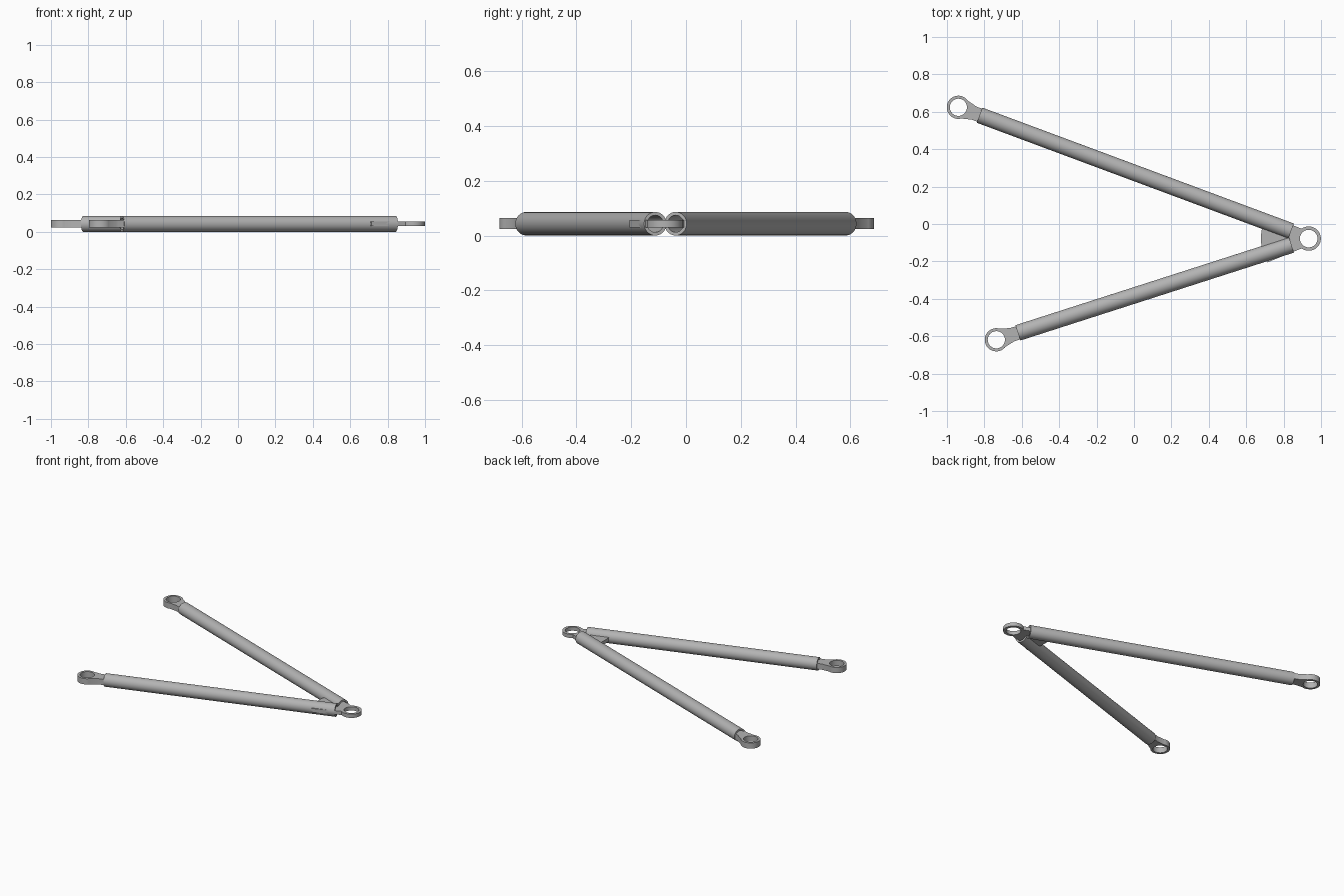
import bpy, bmesh
from math import sin, cos, pi, asin, atan2, radians
from mathutils import Vector, Matrix

if "Cube" in bpy.data.objects:
    bpy.data.objects.remove(bpy.data.objects["Cube"], do_unlink=True)

MID_Z = 0.043
TUBE_R, BORE_R = 0.043, 0.031

steel = bpy.data.materials.new("brushed grey steel")
steel.use_nodes = True
GREY = (0.45, 0.45, 0.45, 1)
steel.diffuse_color = GREY
steel.node_tree.nodes["Principled BSDF"].inputs["Base Color"].default_value = GREY


def arc(radius, start, end, steps):
    """Points on a circle about the origin, both ends included."""
    angles = [start + (end - start) * i / steps for i in range(steps + 1)]
    return [(radius * cos(a), radius * sin(a)) for a in angles]


def finish(name, bm, matrix):
    bmesh.ops.recalc_face_normals(bm, faces=bm.faces)
    mesh = bpy.data.meshes.new(name)
    bm.to_mesh(mesh)
    bm.free()
    mesh.transform(matrix)
    mesh.materials.append(steel)
    obj = bpy.data.objects.new(name, mesh)
    bpy.context.collection.objects.link(obj)
    bpy.ops.object.select_all(action='DESELECT')
    obj.select_set(True)
    bpy.context.view_layer.objects.active = obj
    bpy.ops.object.shade_smooth_by_angle(angle=radians(35))
    return obj


def drilled_plate(name, outline, hole_r, thickness, matrix):
    """Flat plate from an outline with a round hole at the origin."""
    bm = bmesh.new()
    edges = []
    for loop in (outline, arc(hole_r, 0, 2 * pi, 40)[:-1]):
        verts = [bm.verts.new((x, y, -thickness / 2)) for x, y in loop]
        edges += [bm.edges.new((v, verts[i - 1])) for i, v in enumerate(verts)]
    bmesh.ops.triangle_fill(bm, edges=edges, use_beauty=True, normal=(0, 0, 1))
    top = bmesh.ops.extrude_face_region(bm, geom=bm.faces[:])
    moved = [g for g in top["geom"] if isinstance(g, bmesh.types.BMVert)]
    bmesh.ops.translate(bm, verts=moved, vec=(0, 0, thickness))
    return finish(name, bm, matrix)


def tube(name, start, end):
    """Open hollow pipe between two points at mid height."""
    axis = end - start
    bm = bmesh.new()
    sides = 40
    rings = []
    for r, x in ((TUBE_R, 0), (TUBE_R, axis.length), (BORE_R, axis.length), (BORE_R, 0)):
        rings.append([bm.verts.new((x, py, pz)) for py, pz in arc(r, 0, 2 * pi, sides)[:-1]])
    for k in range(4):
        a, b = rings[k], rings[(k + 1) % 4]
        for i in range(sides):
            bm.faces.new((a[i - 1], a[i], b[i], b[i - 1]))
    turn = Matrix.Rotation(atan2(axis.y, axis.x), 4, 'Z')
    return finish(name, bm, Matrix.Translation(start) @ turn)


# Bushing lug: ring with a waisted neck that tucks into the tube, pointing along +x
EYE_R = 0.062
upper_neck = [(0.148, 0.034), (0.122, 0.037), (0.088, 0.037), (0.074, 0.041)]
lug = upper_neck + arc(EYE_R, radians(55), radians(305), 36)
lug += [(x, -y) for x, y in reversed(upper_neck)]

# Each arm: bushing centre and the tube's outer end beside the ball joint
arms = {
    "rear": (Vector((-0.939, 0.624, MID_Z)), Vector((0.84, -0.038, MID_Z))),
    "front": (Vector((-0.736, -0.619, MID_Z)), Vector((0.842, -0.112, MID_Z))),
}
for side, (eye, tip) in arms.items():
    direction = (tip - eye).normalized()
    tube(side + "_tube", eye + direction * 0.121, tip)
    turn = Matrix.Rotation(atan2(direction.y, direction.x), 4, 'Z')
    drilled_plate(side + "_bushing_lug", lug, 0.046, 0.04, Matrix.Translation(eye) @ turn)

# Ball joint plate: ring flaring into a fan-shaped gusset between the tubes
fan = arc(0.065, radians(-126), radians(126), 40)
fan += arc(0.255, radians(150), radians(210), 20)
drilled_plate("ball_joint_plate", fan, 0.047, 0.026, Matrix.Translation((0.934, -0.078, MID_Z)))
